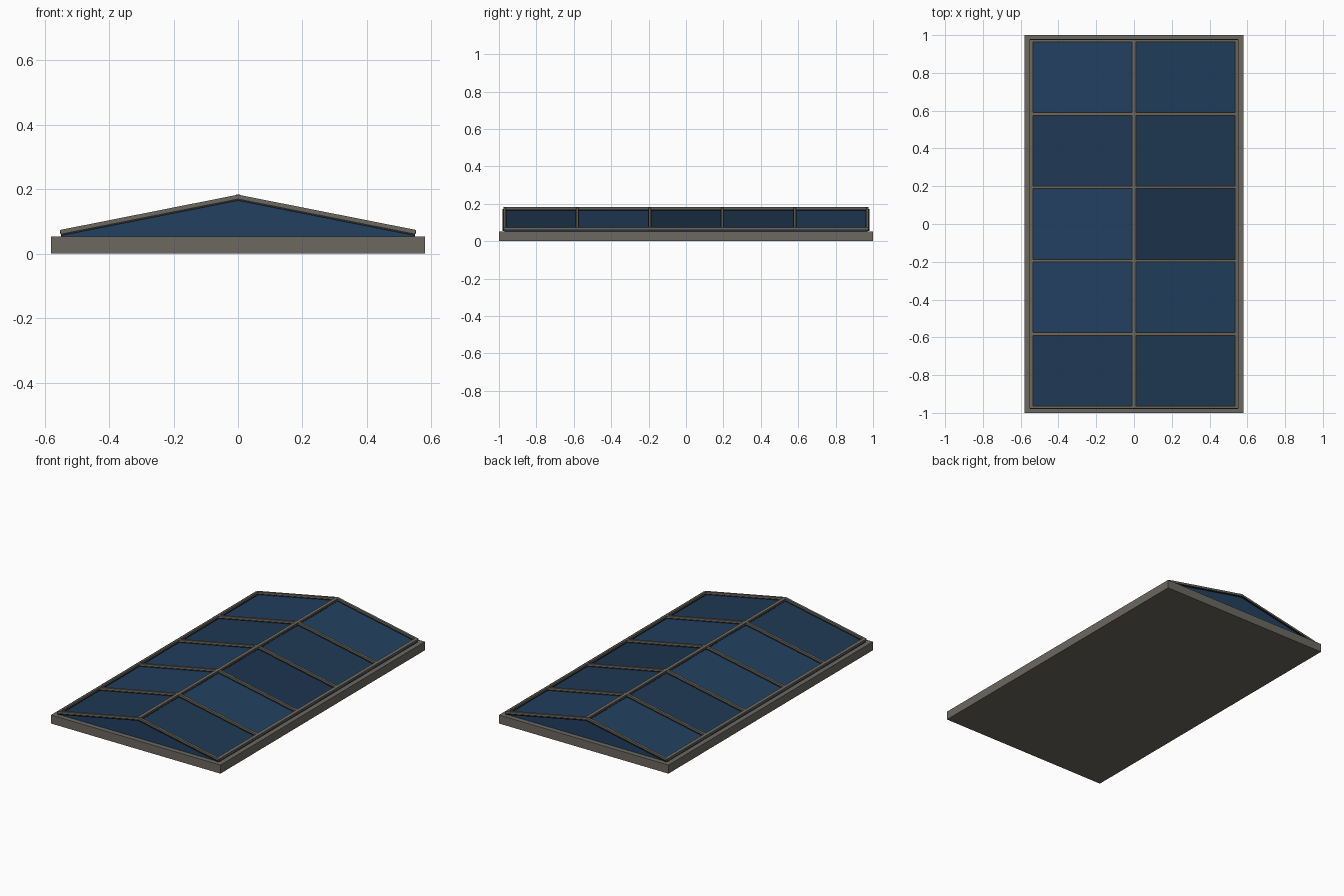
import bpy, bmesh

if "Cube" in bpy.data.objects:
    bpy.data.objects.remove(bpy.data.objects["Cube"])

HALF_W, HALF_L = 0.55, 0.97
EAVE, RIDGE = 0.058, 0.167
BASE_TOP = 0.053
BAYS = 5
STEP = 2 * HALF_L / BAYS


def material(name, rgb):
    m = bpy.data.materials.new(name)
    m.diffuse_color = (*rgb, 1)
    m.use_nodes = True
    m.node_tree.nodes["Principled BSDF"].inputs["Base Color"].default_value = m.diffuse_color
    return m


metal = material("frame_grey", (0.15, 0.14, 0.12))
rubber = material("gasket_dark", (0.02, 0.02, 0.02))
glass = [material("glass_%d" % i, c) for i, c in enumerate(
    [(0.016, 0.050, 0.115), (0.014, 0.041, 0.09), (0.012, 0.034, 0.075)])]


def prism(name, profile, y0, y1, mat):
    """Extrude an x-z profile along y."""
    bm = bmesh.new()
    face = bm.faces.new([bm.verts.new((x, y0, z)) for x, z in profile])
    ext = bmesh.ops.extrude_face_region(bm, geom=[face])
    verts = [v for v in ext["geom"] if isinstance(v, bmesh.types.BMVert)]
    bmesh.ops.translate(bm, vec=(0, y1 - y0, 0), verts=verts)
    bmesh.ops.recalc_face_normals(bm, faces=bm.faces)
    me = bpy.data.meshes.new(name)
    bm.to_mesh(me)
    bm.free()
    me.materials.append(mat)
    ob = bpy.data.objects.new(name, me)
    bpy.context.collection.objects.link(ob)
    return ob


def roof(x):
    return RIDGE + (EAVE - RIDGE) * abs(x) / HALF_W


def strip(xa, xb, lo, hi):
    """Sloping strip from xa to xb, between two heights over the glass."""
    return [(xa, roof(xa) + lo), (xb, roof(xb) + lo),
            (xb, roof(xb) + hi), (xa, roof(xa) + hi)]


def chevron(half, lo, hi):
    """Strip folded over the ridge, its ends square to the slope."""
    end = half + 0.003
    return [(-half, roof(half) + lo), (0, RIDGE + lo), (half, roof(half) + lo),
            (end, roof(end) + hi), (0, RIDGE + hi), (-end, roof(end) + hi)]


# Curb
prism("base_curb", [(-0.58, 0), (0.58, 0), (0.58, BASE_TOP), (-0.58, BASE_TOP)],
      -1, 1, metal)

# Roof panes, with slightly varied tints
tints = {-1: (1, 0, 0, 1, 0), 1: (1, 0, 2, 1, 0)}
for side, label in ((-1, "left"), (1, "right")):
    for i in range(BAYS):
        y = -HALF_L + i * STEP
        prism("pane_%s_%d" % (label, i + 1), strip(0, side * HALF_W, -0.004, 0),
              y, y + STEP, glass[tints[side][i]])
    # Low glass edge below the eave, and the eave bar
    x = side * HALF_W
    prism("eave_sill_" + label, [(x, BASE_TOP), (x, EAVE),
          (x - side * 0.008, EAVE), (x - side * 0.008, BASE_TOP)],
          -HALF_L, HALF_L, glass[0])
    prism("eave_gasket_" + label, strip(x - side * 0.018, x - side * 0.001, 0, 0.004),
          -HALF_L, HALF_L, rubber)
    prism("eave_bar_" + label, strip(x - side * 0.014, x + side * 0.003, 0.004, 0.016),
          -HALF_L, HALF_L, metal)

# Gable ends
for side, label in ((-1, "front"), (1, "back")):
    y = side * HALF_L
    prism("gable_" + label, [(-HALF_W, BASE_TOP), (HALF_W, BASE_TOP),
          (HALF_W, EAVE), (0, RIDGE), (-HALF_W, EAVE)],
          y - side * 0.006, y, glass[0])

# Rafters on dark gaskets
for i in range(BAYS + 1):
    y = -HALF_L + i * STEP
    prism("rafter_gasket_%d" % (i + 1), chevron(HALF_W - 0.003, -0.003, 0.004),
          y - 0.010, y + 0.010, rubber)
    prism("rafter_%d" % (i + 1), chevron(HALF_W, 0.004, 0.016),
          y - 0.007, y + 0.007, metal)

# Ridge bar
prism("ridge_gasket", chevron(0.010, 0, 0.004), -HALF_L, HALF_L, rubber)
prism("ridge_bar", chevron(0.007, 0.004, 0.017), -HALF_L, HALF_L, metal)
